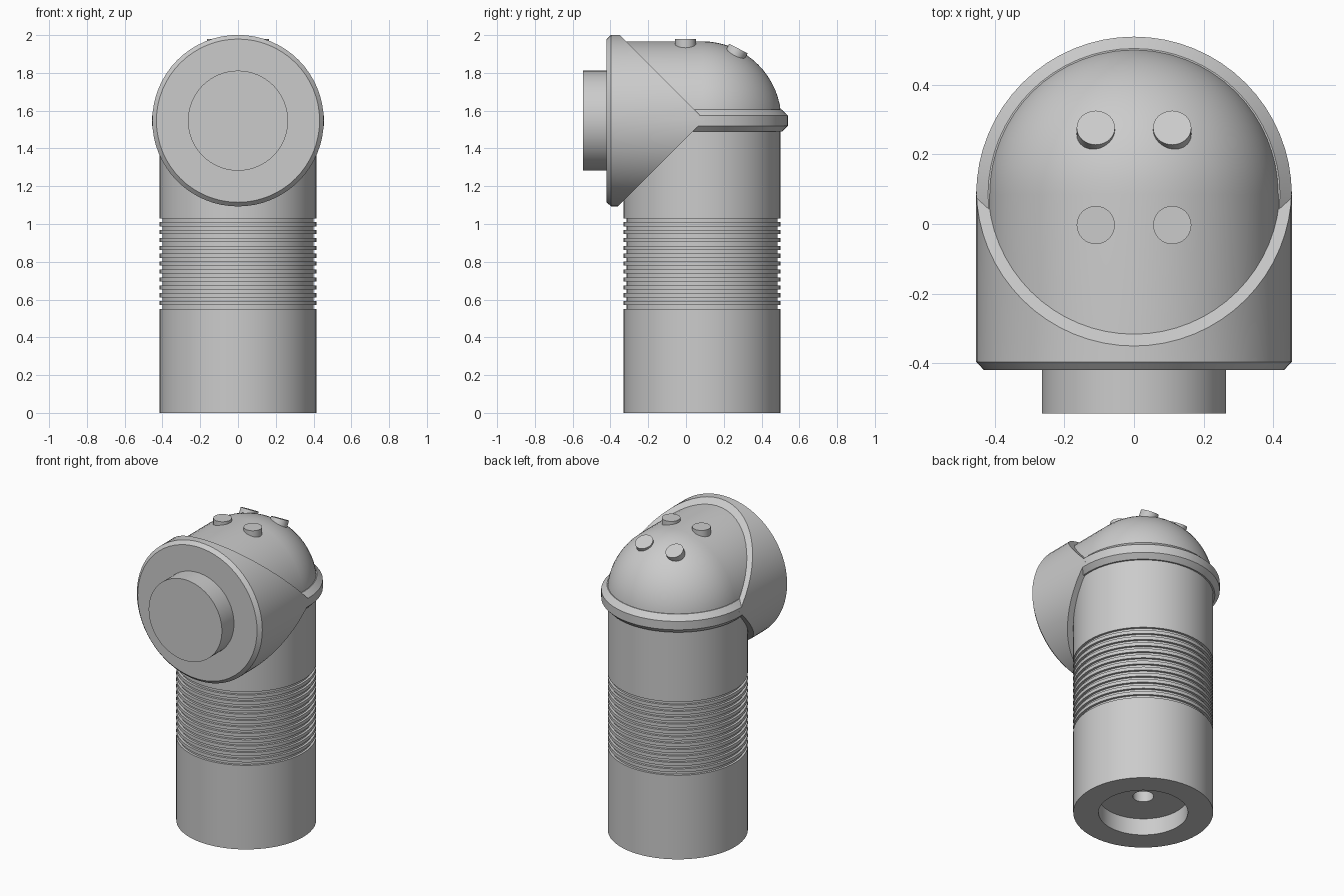
import bpy, bmesh, math
from mathutils import Matrix, Vector

cube = bpy.data.objects.get("Cube")
if cube:
    bpy.data.objects.remove(cube)

AXIS_Y = 0.085      # pipe axis position
HEAD_Z = 1.547      # head axis height
SEGMENTS = 64

grey = bpy.data.materials.new("plain grey")
grey.use_nodes = True
COLOUR = (0.6, 0.6, 0.6, 1)
grey.diffuse_color = COLOUR
grey.node_tree.nodes["Principled BSDF"].inputs["Base Color"].default_value = COLOUR

UPRIGHT = Matrix.Translation((0, AXIS_Y, 0))
# Turns the lathe axis so that profile height runs along +y
LYING = Matrix.Translation((0, 0, HEAD_Z)) @ Matrix.Rotation(-math.pi / 2, 4, 'X')


def lathe(name, profile, matrix, cuts=(), segments=SEGMENTS):
    """Spin (radius, height) points; each cut (point, normal) removes the normal side."""
    bm = bmesh.new()
    verts = [bm.verts.new((r, 0, h)) for r, h in profile]
    edges = [bm.edges.new(pair) for pair in zip(verts, verts[1:])]
    bmesh.ops.spin(bm, geom=verts + edges, cent=(0, 0, 0), axis=(0, 0, 1),
                   angle=2 * math.pi, steps=segments, use_duplicate=False)
    bmesh.ops.remove_doubles(bm, verts=bm.verts, dist=1e-5)
    bmesh.ops.transform(bm, matrix=matrix, verts=bm.verts)
    for point, normal in cuts:
        result = bmesh.ops.bisect_plane(bm, geom=bm.verts[:] + bm.edges[:] + bm.faces[:],
                                        plane_co=point, plane_no=normal, clear_outer=True)
        rim = [e for e in result["geom_cut"] if isinstance(e, bmesh.types.BMEdge)]
        bmesh.ops.holes_fill(bm, edges=rim)
    bmesh.ops.recalc_face_normals(bm, faces=bm.faces)
    mesh = bpy.data.meshes.new(name)
    bm.to_mesh(mesh)
    bm.free()
    mesh.materials.append(grey)
    obj = bpy.data.objects.new(name, mesh)
    bpy.context.collection.objects.link(obj)
    bpy.ops.object.select_all(action='DESELECT')
    obj.select_set(True)
    bpy.context.view_layer.objects.active = obj
    bpy.ops.object.shade_smooth_by_angle(angle=math.radians(30))
    return obj


# Upright pipe with a socket and bore underneath and a band of grooves
R = 0.415
pipe = [(0, 0.4), (0.062, 0.4), (0.062, 0.11), (0.265, 0.11), (0.265, 0), (R, 0)]
GROOVES, PITCH, WIDTH = 12, 0.0418, 0.02
for i in range(GROOVES):
    z = 0.55 + i * PITCH
    pipe += [(R, z), (R - 0.015, z), (R - 0.015, z + WIDTH), (R, z + WIDTH)]
pipe += [(R, 1.54), (0, 1.54)]
lathe("pipe", pipe, UPRIGHT)

# Rounded head: lying barrel ending in a dome, upper half only
HEAD_R = 0.42
head = [(0, -0.4), (HEAD_R, -0.4)]
for i in range(17):
    a = i / 16 * math.pi / 2
    head.append((HEAD_R * math.cos(a), AXIS_Y + HEAD_R * math.sin(a)))
head[-1] = (0, AXIS_Y + HEAD_R)
lathe("domed_head", head, LYING, [(Vector((0, 0, 1.5)), Vector((0, 0, -1)))])

# Front collar, mitred above and below at 45 degrees
collar = [(0, -0.42), (0.432, -0.42), (0.454, -0.397), (0.454, 0.3), (0, 0.3)]
lathe("front_collar", collar, LYING,
      [(Vector((0, 0, 1.65)), Vector((0, 1, 1))),
       (Vector((0, 0, 1.455)), Vector((0, 1, -1)))])

# Bevelled rim around the base of the dome
rim = [(0.4, 1.49), (0.425, 1.49), (0.454, 1.52), (0.454, 1.575), (0.42, 1.607), (0.4, 1.607)]
lathe("dome_rim", rim, UPRIGHT)

# Round plug on the front
lathe("front_plug", [(0, -0.545), (0.265, -0.545), (0.265, -0.41), (0, -0.41)], LYING)

# Two pairs of buttons: flat ones on top, tilted ones on the dome
button = [(0, -0.06), (0.055, -0.06), (0.055, 0), (0, 0)]
for side, x in (("left", 0.11), ("right", -0.11)):
    for row, y, z, tilt in (("front", -0.003, 1.98, 0), ("back", 0.277, 1.929, -27)):
        place = Matrix.Translation((x, y, z)) @ Matrix.Rotation(math.radians(tilt), 4, 'X')
        lathe(f"{row}_{side}_button", button, place, segments=32)
